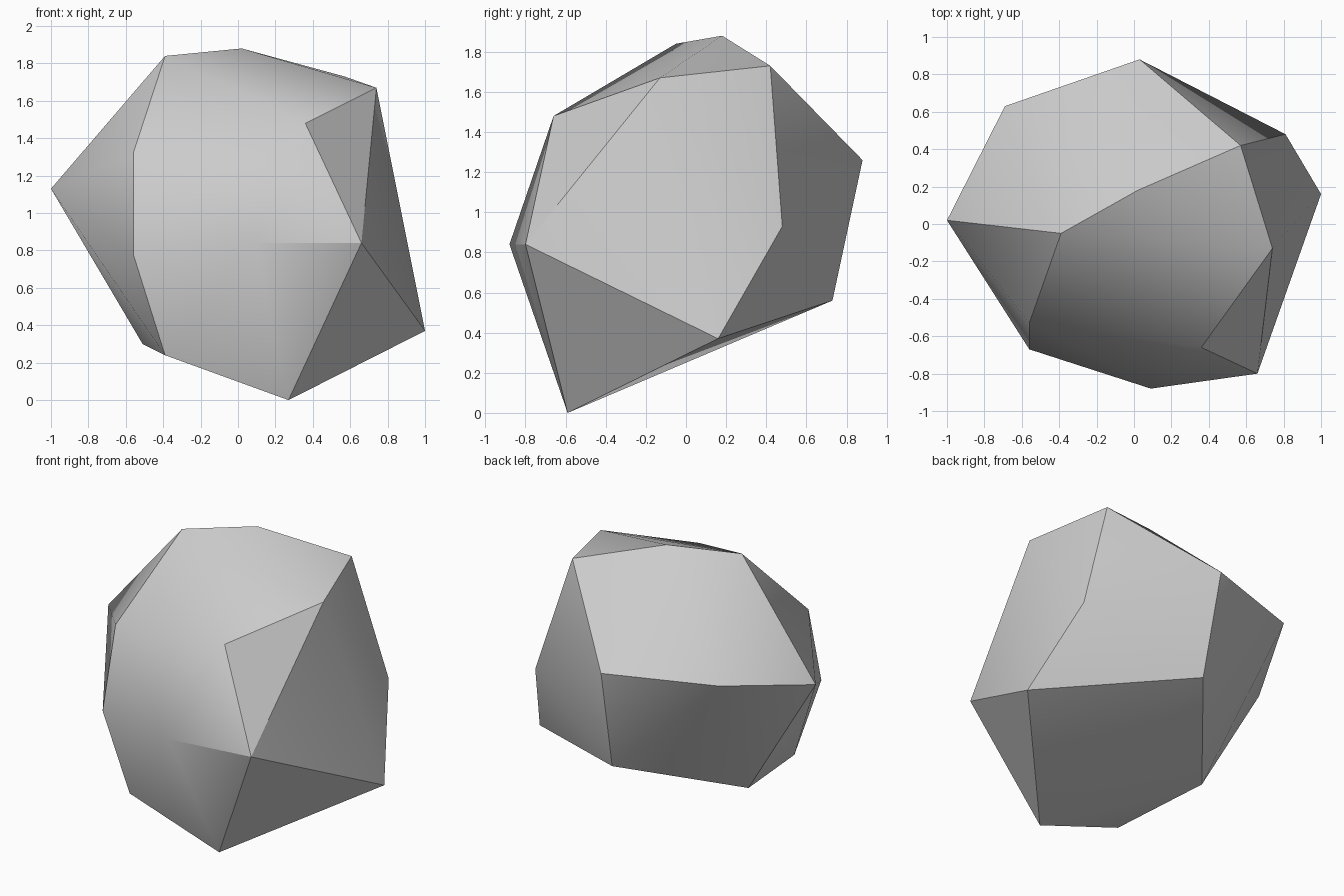
import bpy, bmesh, math

# Remove the default object
cube = bpy.data.objects.get("Cube")
if cube:
    bpy.data.objects.remove(cube, do_unlink=True)

# Stone material
stone = bpy.data.materials.new("stone_grey")
stone.use_nodes = True
grey = (0.6, 0.6, 0.6, 1.0)
stone.diffuse_color = grey
stone.node_tree.nodes["Principled BSDF"].inputs["Base Color"].default_value = grey

# Corners of the boulder, grouped by region
crown = [(0.02, 0.18, 1.88), (-0.39, -0.05, 1.84), (0.57, 0.42, 1.73),
         (0.74, -0.13, 1.67), (0.36, -0.66, 1.48), (-0.56, -0.53, 1.32)]
girdle = [(-1.0, 0.02, 1.13), (-0.69, 0.63, 1.27), (0.03, 0.88, 1.26),
          (0.81, 0.48, 0.93), (0.66, -0.80, 0.84), (0.09, -0.88, 0.84),
          (-0.56, -0.67, 0.78)]
base = [(1.0, 0.16, 0.37), (0.05, 0.73, 0.56), (-0.51, 0.05, 0.30),
        (-0.39, -0.62, 0.24), (0.27, -0.59, 0.0)]

# Boulder skin: the convex hull wrapped around the corners
bm = bmesh.new()
for corner in crown + girdle + base:
    bm.verts.new(corner)
bmesh.ops.convex_hull(bm, input=bm.verts[:])
bmesh.ops.recalc_face_normals(bm, faces=bm.faces[:])
mesh = bpy.data.meshes.new("boulder")
bm.to_mesh(mesh)
bm.free()
mesh.materials.append(stone)
boulder = bpy.data.objects.new("boulder", mesh)
bpy.context.collection.objects.link(boulder)

# Soft facets with crisp ridges
bpy.ops.object.select_all(action='DESELECT')
boulder.select_set(True)
bpy.context.view_layer.objects.active = boulder
bpy.ops.object.shade_smooth_by_angle(angle=math.radians(30))
